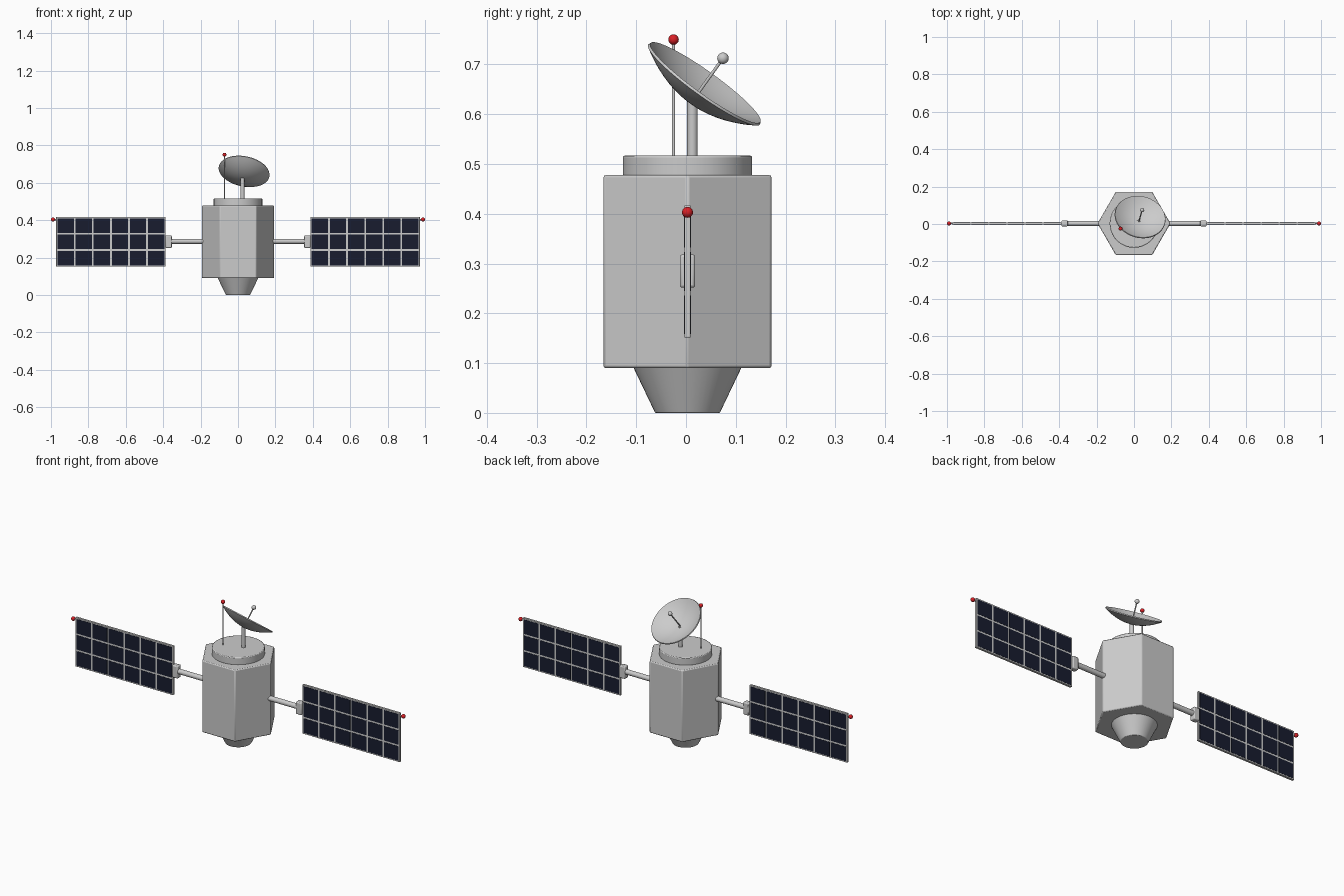
import bpy, bmesh, math
from mathutils import Vector, Matrix

if "Cube" in bpy.data.objects:
    bpy.data.objects.remove(bpy.data.objects["Cube"])

CY = 0.003  # y of the satellite's axis


def material(name, rgb):
    m = bpy.data.materials.new(name)
    m.diffuse_color = (*rgb, 1)
    m.use_nodes = True
    m.node_tree.nodes["Principled BSDF"].inputs["Base Color"].default_value = m.diffuse_color
    return m


red = material("red_lamp", (0.7, 0.015, 0.02))
navy = material("solar_cell", (0.009, 0.012, 0.028))


def finish(name, bm, mat=None, smooth=True, bevel=0):
    bmesh.ops.recalc_face_normals(bm, faces=bm.faces)
    me = bpy.data.meshes.new(name)
    bm.to_mesh(me)
    bm.free()
    ob = bpy.data.objects.new(name, me)
    bpy.context.collection.objects.link(ob)
    if mat:
        me.materials.append(mat)
    if bevel:
        b = ob.modifiers.new("bevel", 'BEVEL')
        b.width, b.segments, b.limit_method = bevel, 2, 'ANGLE'
    if smooth:
        bpy.ops.object.select_all(action='DESELECT')
        bpy.context.view_layer.objects.active = ob
        ob.select_set(True)
        bpy.ops.object.shade_smooth_by_angle(angle=math.radians(35))
    return ob


def rod(name, a, b, r1, r2=None, sides=32, bevel=0):
    a, b = Vector(a), Vector(b)
    d = b - a
    bm = bmesh.new()
    turn = Matrix.Translation((a + b) / 2)
    if abs(d.normalized().z) < 0.9999:
        turn = turn @ d.to_track_quat('Z', 'Y').to_matrix().to_4x4()
    bmesh.ops.create_cone(bm, cap_ends=True, segments=sides, radius1=r1,
                          radius2=r1 if r2 is None else r2, depth=d.length, matrix=turn)
    return finish(name, bm, bevel=bevel)


def ball(name, p, r, mat=None):
    bm = bmesh.new()
    bmesh.ops.create_uvsphere(bm, u_segments=24, v_segments=14, radius=r,
                              matrix=Matrix.Translation(p))
    return finish(name, bm, mat)


def add_box(bm, c, s):
    bmesh.ops.create_cube(bm, size=1, matrix=Matrix.Translation(c) @ Matrix.Diagonal((*s, 1)))


def box(name, c, s, bevel=0):
    bm = bmesh.new()
    add_box(bm, c, s)
    return finish(name, bm, bevel=bevel)


# Hexagonal hull with corners on the x axis
bm = bmesh.new()
hexagon = [bm.verts.new((0.195 * math.cos(k * math.pi / 3),
                         CY + 0.195 * math.sin(k * math.pi / 3), 0.09)) for k in range(6)]
base = bm.faces.new(hexagon)
top = bmesh.ops.extrude_face_region(bm, geom=[base], use_keep_orig=True)
bmesh.ops.translate(bm, vec=(0, 0, 0.388),
                    verts=[v for v in top["geom"] if isinstance(v, bmesh.types.BMVert)])
finish("hull", bm, bevel=0.005)

# Nozzle and upper deck
rod("nozzle", (0, CY, 0), (0, CY, 0.092), 0.065, 0.109, 48, 0.002)
rod("upper_deck", (0, CY, 0.475), (0, CY, 0.517), 0.13, sides=64, bevel=0.004)

# Whip antenna with red lamp
rod("whip_antenna", (-0.072, -0.025, 0.51), (-0.072, -0.025, 0.748), 0.0032, sides=16)
ball("whip_lamp", (-0.072, -0.025, 0.75), 0.0105, red)

# Dish: parabolic bowl, spun round its axis and tilted
axis = Vector((0.165, 0.575, 0.80)).normalized()
rim = Vector((0.033, 0.038, 0.662))
R, DEPTH, T, STEPS = 0.138, 0.045, 0.005, 10
outer = [(R * i / STEPS, DEPTH * ((i / STEPS) ** 2 - 1)) for i in range(STEPS + 1)]
inner = [(r * 0.985, z + T) for r, z in reversed(outer)]
bm = bmesh.new()
pts = [bm.verts.new((r, 0, z)) for r, z in outer + inner]
edges = [bm.edges.new(p) for p in zip(pts, pts[1:])]
bmesh.ops.spin(bm, geom=pts + edges, cent=(0, 0, 0), axis=(0, 0, 1),
               angle=2 * math.pi, steps=64, use_merge=True)
bmesh.ops.remove_doubles(bm, verts=bm.verts, dist=0.0001)
bm.transform(Matrix.Translation(rim - axis * 0.003) @ axis.to_track_quat('Z', 'Y').to_matrix().to_4x4())
finish("dish", bm)

# Dish mast and feed horn
rod("dish_mast", (0.024, 0.013, 0.51), (0.024, 0.013, 0.626), 0.0105)
feed = rim + axis * 0.063
rod("feed_rod", rim - axis * (DEPTH - 0.001), feed, 0.0032, sides=16)
ball("feed_ball", feed, 0.0115)

# Solar wings
COLS, ROWS = 6, 3
X0, X1, Z0, Z1, BORDER, GAP = 0.387, 0.972, 0.151, 0.417, 0.007, 0.009
cw = (X1 - X0 - 2 * BORDER - (COLS - 1) * GAP) / COLS
ch = (Z1 - Z0 - 2 * BORDER - (ROWS - 1) * GAP) / ROWS
for side, s in (("left", -1), ("right", 1)):
    rod(side + "_arm", (s * 0.16, CY, 0.287), (s * 0.36, CY, 0.287), 0.0135)
    box(side + "_hinge", (s * 0.371, CY, 0.285), (0.034, 0.031, 0.067), 0.005)
    box(side + "_panel_frame", (s * (X0 + X1) / 2, CY, (Z0 + Z1) / 2),
        (X1 - X0, 0.0125, Z1 - Z0), 0.002)
    # Dark cells, showing on both faces
    bm = bmesh.new()
    for i in range(COLS):
        for j in range(ROWS):
            x = X0 + BORDER + cw / 2 + i * (cw + GAP)
            z = Z0 + BORDER + ch / 2 + j * (ch + GAP)
            add_box(bm, (s * x, CY, z), (cw, 0.0145, ch))
    finish(side + "_solar_cells", bm, navy, smooth=False)
    # Tip lamp on a short stem
    rod(side + "_tip_stem", (s * 0.968, CY, 0.403), (s * 0.988, CY, 0.403), 0.004, sides=12)
    ball(side + "_tip_lamp", (s * 0.989, CY, 0.403), 0.011, red)
